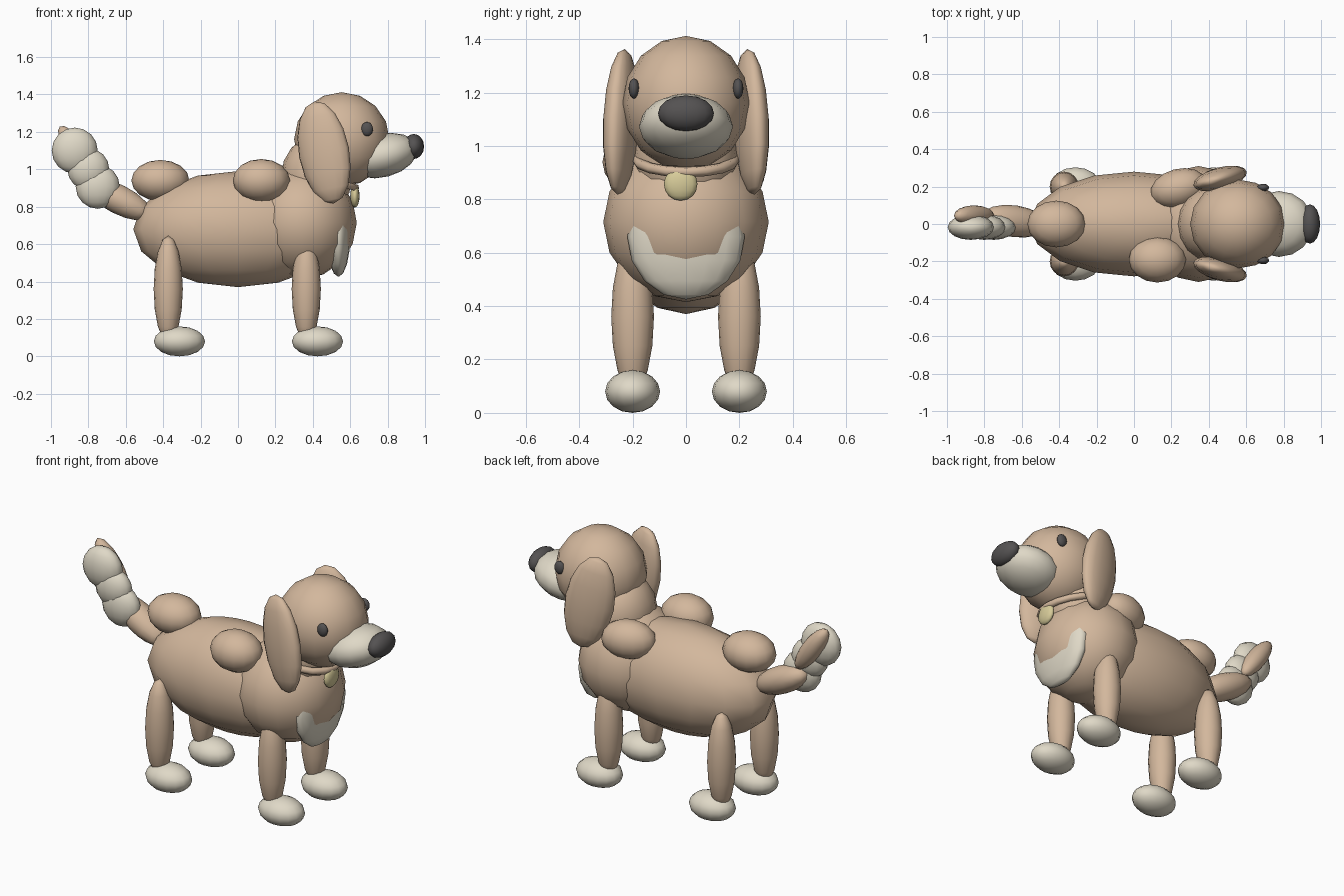
import bpy
import bmesh
from math import radians
from mathutils import Matrix

cube = bpy.data.objects.get("Cube")
if cube:
    bpy.data.objects.remove(cube, do_unlink=True)


def material(name, r, g, b):
    m = bpy.data.materials.new(name)
    m.use_nodes = True
    m.diffuse_color = (r, g, b, 1)
    m.node_tree.nodes["Principled BSDF"].inputs["Base Color"].default_value = (r, g, b, 1)
    return m


tan = material("tan fur", 0.65, 0.475, 0.335)
cream = material("cream fur", 0.74, 0.69, 0.57)
dark = material("dark grey", 0.09, 0.085, 0.085)
gold = material("pale gold", 0.68, 0.60, 0.32)


def ellipsoid(name, mat, centre, radii, tilt=0, turn=0):
    """Smooth low-poly ellipsoid, tilted about y and then turned about z (degrees)."""
    mesh = bpy.data.meshes.new(name)
    bm = bmesh.new()
    bmesh.ops.create_uvsphere(bm, u_segments=16, v_segments=8, radius=1,
                              matrix=Matrix.Diagonal((*radii, 1)))
    for f in bm.faces:
        f.smooth = True
    bm.to_mesh(mesh)
    bm.free()
    mesh.materials.append(mat)
    ob = bpy.data.objects.new(name, mesh)
    ob.location = centre
    ob.rotation_euler = (0, radians(tilt), radians(turn))
    bpy.context.collection.objects.link(ob)
    return ob


def pair(name, mat, centre, radii, tilt=0, turn=0):
    """The same part on both flanks."""
    x, y, z = centre
    ellipsoid(name + "_near", mat, (x, -y, z), radii, tilt, -turn)
    ellipsoid(name + "_far", mat, (x, y, z), radii, tilt, turn)


# Trunk
ellipsoid("body", tan, (0, 0, 0.68), (0.56, 0.28, 0.31))
ellipsoid("chest", tan, (0.345, 0, 0.715), (0.29, 0.31, 0.30))
ellipsoid("chest_patch", cream, (0.537, 0, 0.66), (0.065, 0.22, 0.235))
ellipsoid("rump_tuft", tan, (-0.415, 0, 0.94), (0.155, 0.125, 0.11))
ellipsoid("shoulder_tuft_near", tan, (0.125, -0.19, 0.94), (0.153, 0.123, 0.115))
ellipsoid("shoulder_tuft_far", tan, (0.24, 0.19, 0.91), (0.155, 0.105, 0.11), turn=15)

# Legs and paws
for end, x in (("front", 0.365), ("rear", -0.373)):
    pair(end + "_leg", tan, (x, 0.2, 0.36), (0.078, 0.08, 0.285))
    pair(end + "_paw", cream, (x + 0.06, 0.2, 0.08), (0.137, 0.103, 0.08))

# Neck, collar and tag
ellipsoid("neck", tan, (0.42, 0, 0.96), (0.19, 0.20, 0.22))
bpy.ops.mesh.primitive_torus_add(major_segments=16, minor_segments=6, major_radius=0.185,
                                 minor_radius=0.02, location=(0.45, 0, 0.95),
                                 rotation=(0, radians(15), 0))
collar = bpy.context.object
collar.name = "collar"
collar.data.materials.append(tan)
bpy.ops.object.shade_smooth()
ellipsoid("collar_tag", gold, (0.625, -0.02, 0.857), (0.025, 0.063, 0.062))

# Head
ellipsoid("head", tan, (0.555, 0, 1.16), (0.255, 0.238, 0.252))
ellipsoid("muzzle", cream, (0.775, 0, 1.073), (0.19, 0.176, 0.115), tilt=-15)
ellipsoid("nose", dark, (0.94, 0, 1.122), (0.055, 0.105, 0.067))
pair("eye", dark, (0.69, 0.195, 1.215), (0.032, 0.02, 0.038))
pair("ear", tan, (0.46, 0.243, 1.09), (0.14, 0.06, 0.278), tilt=-11, turn=15)

# Tail
ellipsoid("tail_base", tan, (-0.64, 0.015, 0.84), (0.20, 0.085, 0.078), tilt=27, turn=-8)
for i, (x, z, r) in enumerate(((-0.75, 0.907, 0.118), (-0.80, 1.0, 0.112), (-0.873, 1.1, 0.123))):
    ellipsoid(f"tail_fluff_{i + 1}", cream, (x, -0.017, z), (r, 0.068, r))
ellipsoid("tail_tip", tan, (-0.855, 0.045, 1.09), (0.17, 0.055, 0.055), tilt=55)
